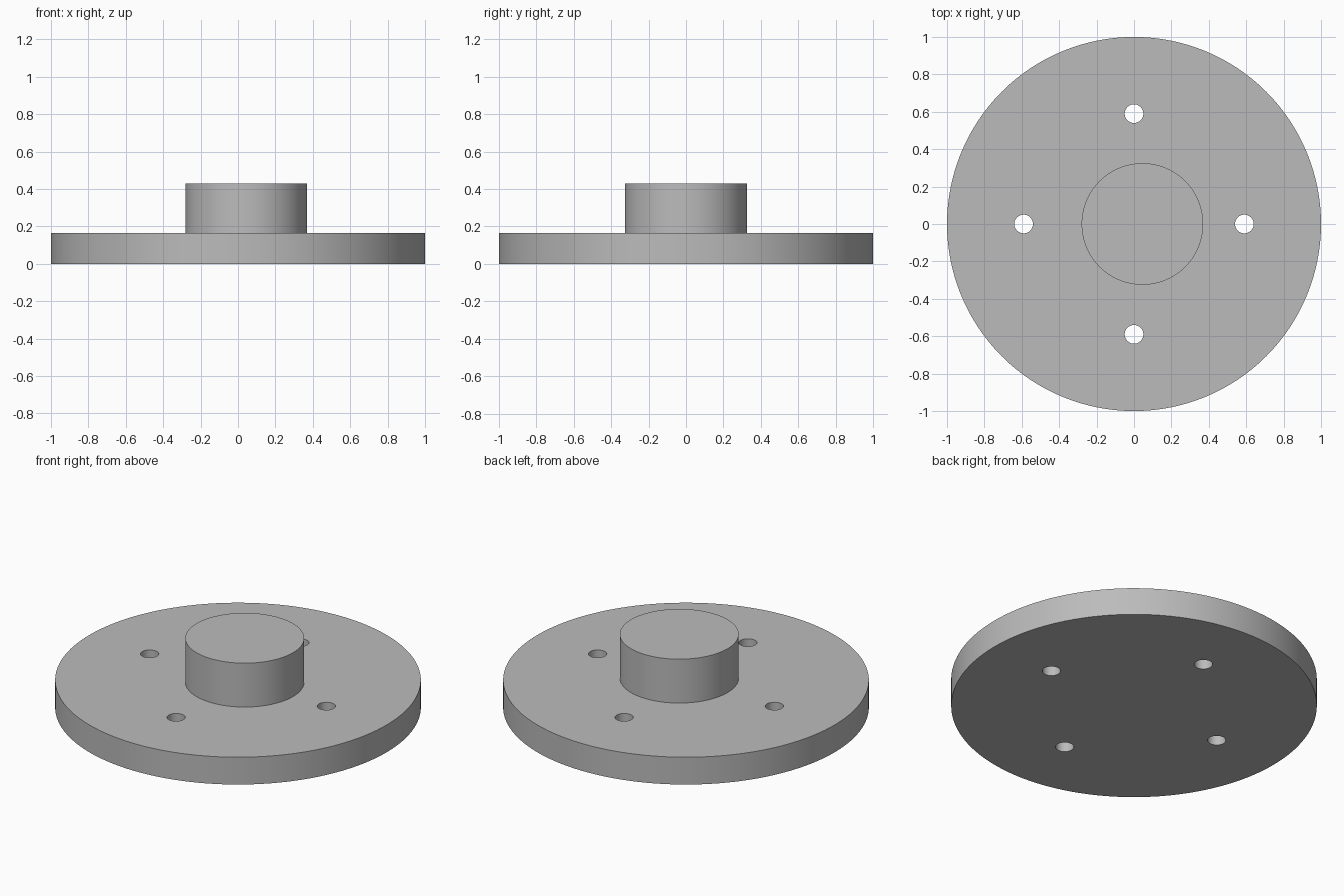
import bpy
from math import cos, sin, pi, radians

if "Cube" in bpy.data.objects:
    bpy.data.objects.remove(bpy.data.objects["Cube"], do_unlink=True)

DISC_TOP, HUB_TOP = 0.165, 0.43
HUB_X, HUB_RADIUS = 0.045, 0.325
HOLE_RADIUS, HOLE_CIRCLE = 0.05, 0.59

grey = bpy.data.materials.new("plain_grey")
grey.use_nodes = True
grey.diffuse_color = (0.5, 0.5, 0.5, 1)
grey.node_tree.nodes["Principled BSDF"].inputs["Base Color"].default_value = (0.5, 0.5, 0.5, 1)


def cylinder(name, radius, bottom, top, x=0, y=0, sides=128):
    bpy.ops.mesh.primitive_cylinder_add(vertices=sides, radius=radius, depth=top - bottom,
                                        location=(x, y, (bottom + top) / 2))
    obj = bpy.context.object
    obj.name = name
    obj.data.materials.append(grey)
    return obj


def combine(target, tool, operation):
    mod = target.modifiers.new(operation.lower(), 'BOOLEAN')
    mod.operation, mod.solver, mod.object = operation, 'EXACT', tool
    bpy.context.view_layer.objects.active = target
    bpy.ops.object.modifier_apply(modifier=mod.name)
    bpy.data.objects.remove(tool, do_unlink=True)


# Round base plate with an off-centre solid hub
flange = cylinder("flange", 1, 0, DISC_TOP)
hub = cylinder("hub", HUB_RADIUS, DISC_TOP / 2, HUB_TOP, HUB_X)
combine(flange, hub, 'UNION')

# Four through holes on a bolt circle
for i in range(4):
    a = i * pi / 2
    hole = cylinder("bolt_hole_cutter", HOLE_RADIUS, -0.1, DISC_TOP + 0.1,
                    HOLE_CIRCLE * cos(a), HOLE_CIRCLE * sin(a), 48)
    hole.hide_render = True
    combine(flange, hole, 'DIFFERENCE')

# Smooth walls, crisp rims
bpy.ops.object.select_all(action='DESELECT')
flange.select_set(True)
bpy.context.view_layer.objects.active = flange
bpy.ops.object.shade_smooth_by_angle(angle=radians(30))
